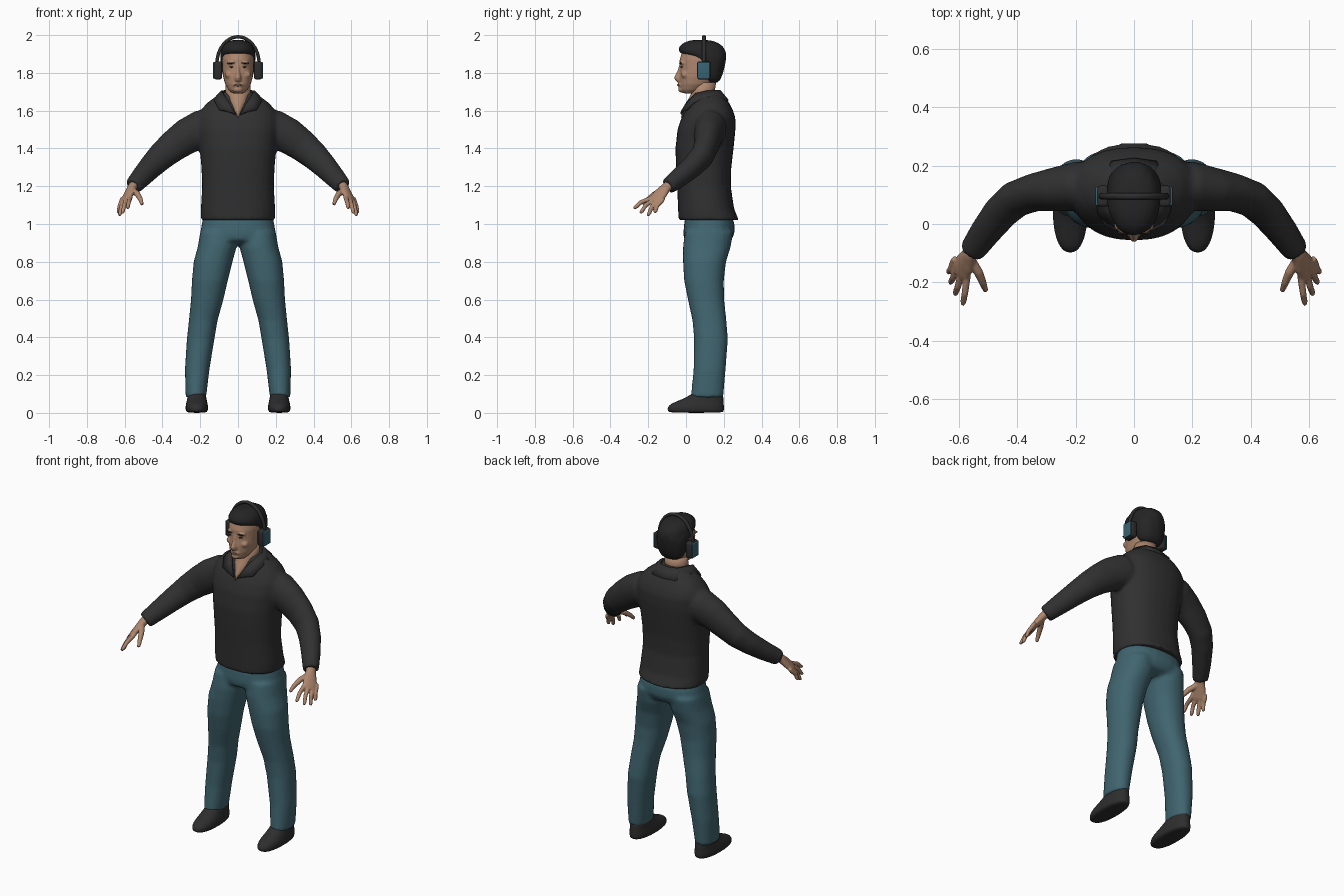
import bpy, bmesh, math, random
from mathutils import Vector, Matrix

random.seed(4)
cube = bpy.data.objects.get("Cube")
if cube:
    bpy.data.objects.remove(cube, do_unlink=True)


def material(name, r, g, b):
    m = bpy.data.materials.new(name)
    m.use_nodes = True
    m.diffuse_color = (r, g, b, 1)
    shader = next(n for n in m.node_tree.nodes if n.type == "BSDF_PRINCIPLED")
    shader.inputs["Base Color"].default_value = (r, g, b, 1)
    shader.inputs["Roughness"].default_value = 0.8
    return m


SHIRT = material("charcoal cloth", .03, .03, .031)
DENIM = material("teal denim", .052, .13, .16)
SKIN = material("skin", .42, .24, .155)
HAIR = material("black hair", .018, .018, .019)
LEATHER = material("dark leather", .028, .027, .028)
LIPS = material("lips", .27, .125, .095)
CUP = material("teal plastic", .04, .125, .17)


def loft(bm, rings, hint=(1, 0, 0), flat=False, power=2.0, n=28, jitter=0):
    """Skin elliptical sections (x, y, z, a, b); flat keeps them horizontal."""
    pts = [Vector(r[:3]) for r in rings]
    loops = []
    for i, r in enumerate(rings):
        t = Vector((0, 0, 1)) if flat else (
            pts[min(i + 1, len(pts) - 1)] - pts[max(i - 1, 0)]).normalized()
        u = Vector(hint)
        u = (u - t * u.dot(t)).normalized()
        v = t.cross(u)
        loop = []
        for k in range(n):
            c, s = math.cos(math.tau * k / n), math.sin(math.tau * k / n)
            c = math.copysign(abs(c) ** (2 / power), c)
            s = math.copysign(abs(s) ** (2 / power), s)
            f = 1 + random.uniform(-jitter, jitter)
            loop.append(bm.verts.new(pts[i] + (u * c * r[3] + v * s * r[4]) * f))
        loops.append(loop)
    for p, q in zip(loops, loops[1:]):
        for k in range(n):
            bm.faces.new((p[k], p[(k + 1) % n], q[(k + 1) % n], q[k]))
    bm.faces.new(loops[0][::-1])
    bm.faces.new(loops[-1])


def stack(bm, rows, x=0, **kw):
    """Loft horizontal sections given as (z, front y, back y, half width)."""
    loft(bm, [(x, (f + b) / 2, z, w, (b - f) / 2) for z, f, b, w in rows],
         flat=True, **kw)


def ball(bm, centre, size):
    bmesh.ops.create_uvsphere(
        bm, u_segments=20, v_segments=12, radius=1,
        matrix=Matrix.Translation(centre) @ Matrix.Diagonal((*size, 1)))


def finish(name, bm, mat, voxel=0, smooth=4, subdiv=0):
    bmesh.ops.recalc_face_normals(bm, faces=bm.faces)
    mesh = bpy.data.meshes.new(name)
    bm.to_mesh(mesh)
    bm.free()
    mesh.materials.append(mat)
    for p in mesh.polygons:
        p.use_smooth = True
    ob = bpy.data.objects.new(name, mesh)
    bpy.context.collection.objects.link(ob)
    if voxel:
        m = ob.modifiers.new("blend", "REMESH")
        m.mode, m.voxel_size, m.use_smooth_shade = "VOXEL", voxel, True
        s = ob.modifiers.new("soften", "SMOOTH")
        s.factor, s.iterations = .5, smooth
    if subdiv:
        ob.modifiers.new("round", "SUBSURF").levels = subdiv
        ob.modifiers["round"].render_levels = subdiv
    return ob


# Shirt: torso and sleeves blended together
bm = bmesh.new()
stack(bm, [(1.02, -.04, .28, .197), (1.08, -.042, .255, .197), (1.2, -.047, .237, .19),
           (1.3, -.053, .24, .194), (1.4, -.056, .252, .203), (1.5, -.045, .262, .215),
           (1.56, -.025, .262, .215), (1.6, -.004, .25, .2), (1.64, .018, .23, .165),
           (1.675, .035, .205, .118), (1.70, .05, .18, .075)], power=2.3)
for s in (1, -1):
    loft(bm, [(s * x, y, z, a, b) for x, y, z, a, b in (
        (.12, .13, 1.53, .07, .085), (.19, .13, 1.505, .085, .1), (.27, .118, 1.465, .075, .095),
        (.34, .108, 1.415, .065, .085), (.405, .085, 1.36, .062, .075),
        (.455, .04, 1.31, .058, .066), (.51, -.03, 1.25, .051, .056),
        (.555, -.095, 1.2, .043, .047))], hint=(0, 1, 0))
finish("shirt", bm, SHIRT, .011, 5)

# Collar: a folded strip, open at the throat
inner = [(0, .178, 1.705), (.055, .165, 1.705), (.084, .11, 1.703),
         (.077, .05, 1.688), (.047, .008, 1.645), (.012, -.024, 1.58)]
outer = [(0, .222, 1.652), (.075, .212, 1.652), (.125, .12, 1.66),
         (.122, .045, 1.645), (.1, .002, 1.605), (.05, -.022, 1.595)]
bm = bmesh.new()
for s in (1, -1):
    a, b = ([bm.verts.new((s * x, y, z)) for x, y, z in row] for row in (inner, outer))
    for i in range(len(a) - 1):
        bm.faces.new((a[i], a[i + 1], b[i + 1], b[i]))
bmesh.ops.remove_doubles(bm, verts=bm.verts, dist=.0001)
collar = finish("collar", bm, SHIRT)
collar.modifiers.new("cloth", "SOLIDIFY").thickness = .012
collar.modifiers["cloth"].offset = 0

# Trousers: hips and legs blended together
bm = bmesh.new()
stack(bm, [(1.06, .0, .235, .18), (1.0, -.01, .257, .192), (.95, -.014, .257, .2),
           (.915, -.01, .24, .19), (.895, .03, .2, .12)], power=2.3)
for s in (1, -1):
    loft(bm, [(s * x, (f + b) / 2, z, w, (b - f) / 2) for z, x, f, b, w in (
        (.96, .105, -.005, .25, .095), (.88, .11, -.016, .237, .103),
        (.8, .132, -.016, .212, .103), (.7, .149, -.01, .2, .095),
        (.6, .163, .01, .202, .086), (.49, .184, .034, .214, .076),
        (.39, .198, .043, .222, .073), (.23, .216, .04, .21, .065),
        (.08, .223, .025, .197, .054))], flat=True, power=2.2)
finish("trousers", bm, DENIM, .011, 5)

# Shoes
for s, side in ((1, "left"), (-1, "right")):
    bm = bmesh.new()
    stack(bm, [(0, -.085, .195, .048), (.008, -.098, .201, .058), (.03, -.1, .202, .061),
               (.05, -.08, .2, .057), (.07, -.025, .2, .052), (.1, .035, .195, .047),
               (.12, .045, .185, .042)], x=s * .218, power=2.3)
    finish(side + "_shoe", bm, LEATHER, subdiv=1)

# Hands: palm, four fingers and thumb
FINGERS = [((.572, -.19, 1.135), (.585, -.277, 1.083)), ((.592, -.175, 1.127), (.612, -.243, 1.058)),
           ((.607, -.152, 1.121), (.628, -.203, 1.044)), ((.617, -.13, 1.12), (.635, -.167, 1.06))]
for s, side in ((1, "left"), (-1, "right")):
    flip = lambda p: Vector((s * p[0], p[1], p[2]))
    across = flip((.5, .78, -.2))
    bm = bmesh.new()
    loft(bm, [(*flip(c), a, b) for c, a, b in (
        ((.54, -.07, 1.225), .026, .024), ((.563, -.108, 1.19), .029, .023),
        ((.578, -.135, 1.16), .039, .02), ((.594, -.16, 1.13), .043, .016),
        ((.6, -.172, 1.118), .036, .012))], hint=across)
    thumb = [(.56, -.12, 1.18), (.532, -.165, 1.158), (.517, -.2, 1.132), (.507, -.228, 1.103)]
    loft(bm, [(*flip(p), r, r) for p, r in zip(thumb, (.017, .016, .013, .009))], hint=across, n=12)
    for root, tip in FINGERS:
        a, b = flip(root), flip(tip)
        bend = Vector((0, -.005, .006))
        path = [a - (b - a) * .3, a, (a + b) / 2 + bend, a.lerp(b, .85), b]
        loft(bm, [(*p, r, r) for p, r in zip(path, (.011, .0125, .0115, .0105, .007))],
             hint=across, n=12)
    finish(side + "_hand", bm, SKIN, .004, 3)

# Neck fills the open collar down to its point
bm = bmesh.new()
stack(bm, [(1.565, -.026, .1, .008), (1.6, -.018, .1, .027), (1.65, .006, .14, .057),
           (1.69, .028, .15, .068), (1.75, .035, .16, .066)])
finish("neck", bm, SKIN)

# Head with nose, chin, mouth mound and cheeks blended in
bm = bmesh.new()
stack(bm, [(1.692, -.015, .04, .03), (1.71, -.03, .09, .05), (1.74, -.035, .14, .068),
           (1.78, -.036, .17, .079), (1.82, -.032, .19, .083), (1.87, -.034, .198, .084),
           (1.92, -.018, .19, .078), (1.95, .02, .15, .055)], power=2.15)
stack(bm, [(1.85, -.034, 0, .009), (1.81, -.046, 0, .011), (1.775, -.063, 0, .018),
           (1.757, -.055, 0, .018), (1.75, -.04, 0, .012)])
ball(bm, (0, -.024, 1.712), (.026, .018, .016))
ball(bm, (0, -.022, 1.737), (.032, .022, .018))
for s in (1, -1):
    ball(bm, (s * .034, -.016, 1.853), (.024, .018, .009))
    ball(bm, (s * .045, -.004, 1.79), (.024, .022, .02))
finish("head", bm, SKIN, .005, 3)

# Painted face features
bm = bmesh.new()
ball(bm, (0, -.04, 1.735), (.022, .007, .006))
finish("lips", bm, LIPS)
for s, side in ((1, "left"), (-1, "right")):
    bm = bmesh.new()
    ball(bm, (s * .037, -.029, 1.852), (.021, .007, .004))
    finish(side + "_eyebrow", bm, HAIR)
    bm = bmesh.new()
    ball(bm, (s * .034, -.023, 1.831), (.012, .006, .004))
    finish(side + "_eye", bm, HAIR)

# Short rough hair
bm = bmesh.new()
stack(bm, [(1.745, .11, .168, .05), (1.77, .085, .187, .076), (1.82, .055, .202, .089),
           (1.87, .035, .212, .092), (1.893, .0, .213, .093), (1.906, -.036, .212, .091),
           (1.93, -.04, .205, .086), (1.952, -.025, .185, .074), (1.968, .005, .15, .052),
           (1.975, .04, .11, .025)], n=40, jitter=.025, power=2.15)
finish("hair", bm, HAIR, subdiv=1)


# Headphones: band, cups and coloured outer plates
def block(name, centre, size, mat, bevel):
    bm = bmesh.new()
    bmesh.ops.create_cube(bm, size=1, matrix=Matrix.Translation(centre) @ Matrix.Diagonal((*size, 1)))
    bmesh.ops.bevel(bm, geom=bm.edges[:], offset=bevel, segments=3, affect="EDGES", profile=.5)
    ob = finish(name, bm, mat)
    bpy.context.view_layer.objects.active = ob
    ob.select_set(True)
    bpy.ops.object.shade_smooth_by_angle(angle=math.radians(40))
    ob.select_set(False)


bm = bmesh.new()
arc = [math.pi * i / 24 for i in range(25)]
loft(bm, [(.112 * math.cos(t), .095, 1.845 + .146 * math.sin(t), .011, .009) for t in arc],
     hint=(0, 1, 0), n=12)
finish("headphone_band", bm, LEATHER)
for s, side in ((1, "left"), (-1, "right")):
    block(side + "_ear_cup", (s * .106, .095, 1.813), (.042, .072, .096), LEATHER, .012)
    block(side + "_cup_plate", (s * .127, .095, 1.813), (.009, .064, .088), CUP, .004)
